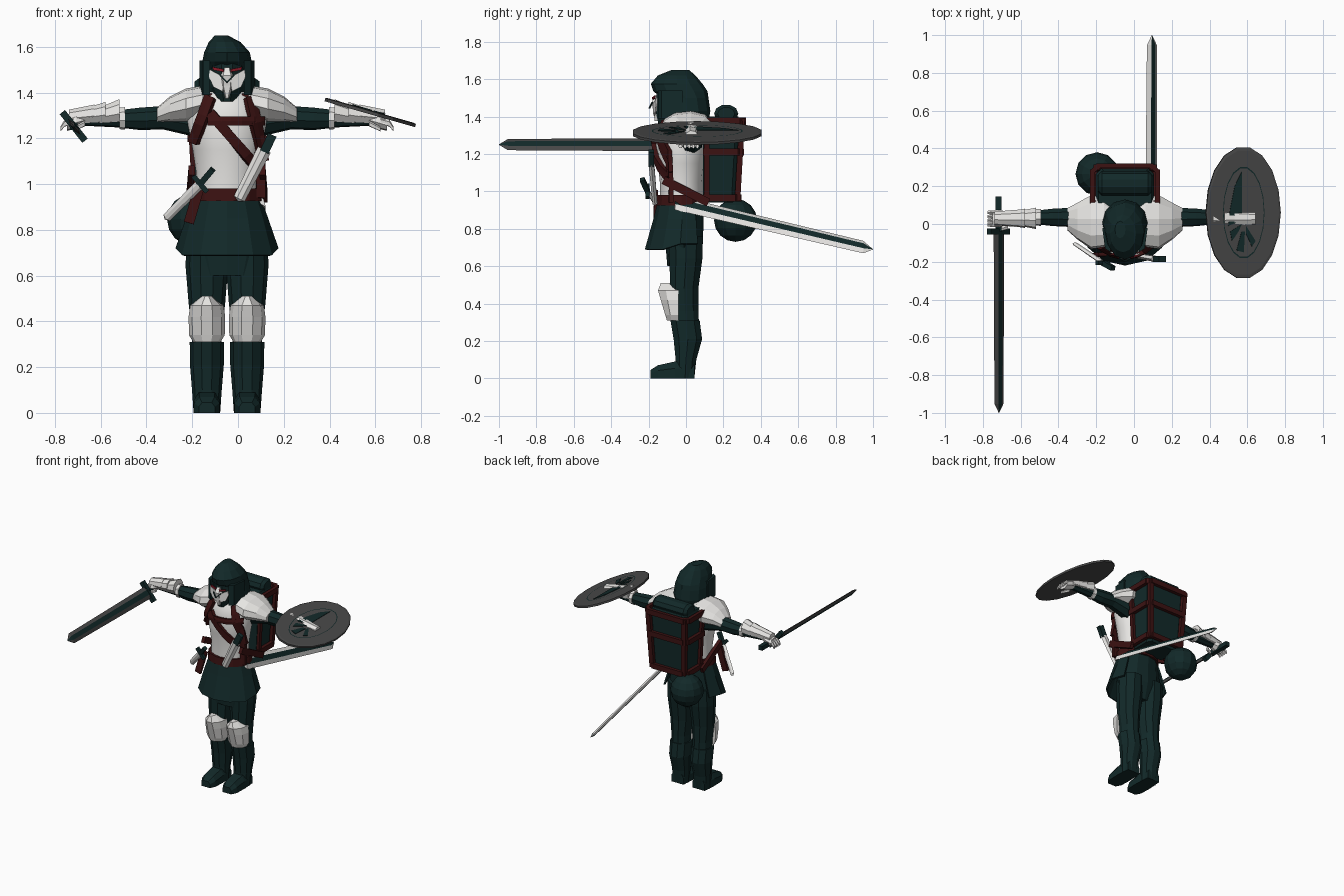
import bpy, bmesh, math
from mathutils import Vector as V, Matrix

if "Cube" in bpy.data.objects:
    bpy.data.objects.remove(bpy.data.objects["Cube"])


def material(name, rgb):
    m = bpy.data.materials.new(name)
    m.use_nodes = True
    m.diffuse_color = (*rgb, 1)
    b = m.node_tree.nodes["Principled BSDF"]
    b.inputs["Base Color"].default_value = (*rgb, 1)
    b.inputs["Roughness"].default_value = 0.8
    return m


TEAL = material("dark teal cloth", (0.006, 0.022, 0.022))
WHITE = material("white plate", (0.8, 0.79, 0.77))
RED = material("dark red leather", (0.045, 0.006, 0.006))
GRAY = material("gray metal", (0.065, 0.065, 0.065))
EYE = material("red eye", (0.25, 0.01, 0.02))
CX = -0.048  # body centre line


def finish(name, bm, *mats):
    bmesh.ops.recalc_face_normals(bm, faces=bm.faces)
    me = bpy.data.meshes.new(name)
    bm.to_mesh(me)
    bm.free()
    for m in mats:
        me.materials.append(m)
    ob = bpy.data.objects.new(name, me)
    bpy.context.collection.objects.link(ob)
    return ob


def loft(name, rings, mats, closed=True, caps=True, second=()):
    """Skin a list of point rings; strips listed in second get the second material."""
    bm = bmesh.new()
    vs = [[bm.verts.new(p) for p in r] for r in rings]
    n = len(vs[0])
    for a, b in zip(vs, vs[1:]):
        for i in range(n if closed else n - 1):
            j = (i + 1) % n
            f = bm.faces.new((a[i], a[j], b[j], b[i]))
            f.material_index = int(i in second)
    if closed and caps:
        bm.faces.new(vs[0])
        bm.faces.new(vs[-1])
    return finish(name, bm, *mats)


def ellipse(c, u, v, n, start=0.0, span=math.tau):
    m = n if span == math.tau else n - 1
    return [V(c) + V(u) * math.cos(start + span * i / m) + V(v) * math.sin(start + span * i / m)
            for i in range(n)]


def column(name, secs, mat, n=10):
    """Sections (x, y, z, rx, ry) stacked along z."""
    return loft(name, [ellipse((x, y, z), (rx, 0, 0), (0, ry, 0), n) for x, y, z, rx, ry in secs], [mat])


def limb(name, side, secs, mat, n=8):
    """Sections (distance, y, z, ry, rz) running outwards along x."""
    return loft(name, [ellipse((CX + side * d, y, z), (0, ry, 0), (0, 0, rz), n, 0.2)
                       for d, y, z, ry, rz in secs], [mat])


def bar(name, p, q, width, thick, mat, up=(0, 0, 1)):
    p, q = V(p), V(q)
    a = (q - p).cross(V(up)).normalized()
    b = a.cross(q - p).normalized()
    a, b = a * width / 2, b * thick / 2
    return loft(name, [[c + a + b, c - a + b, c - a - b, c + a - b] for c in (p, q)], [mat])


def blade(name, p, q, across, width, thick, edge, core):
    """Six-sided blade with a core strip on both flats and a pointed tip."""
    p, q, w = V(p), V(q), V(across).normalized() * width / 2
    t = (q - p).cross(w).normalized() * thick / 2
    rings = []
    for f, s in ((0, 1), (0.95, 0.85), (1, 0.03)):
        c = p.lerp(q, f)
        rings.append([c + (w * a + t * b) * s for a, b in
                      ((1, 0), (0.4, 1), (-0.4, 1), (-1, 0), (-0.4, -1), (0.4, -1))])
    return loft(name, rings, [edge, core], second=(1, 4))


def plate(name, pts, origin, u, v, thick, mat):
    """Flat outline extruded along its own normal."""
    u, v = V(u), V(v)
    n = u.cross(v).normalized() * thick
    base = [V(origin) + u * a + v * b for a, b in pts]
    return loft(name, [base, [p + n for p in base]], [mat])


# Torso
TORSO = [(0.94, 0.14, 0.115), (1.05, 0.135, 0.115), (1.15, 0.15, 0.125), (1.28, 0.175, 0.14),
         (1.37, 0.14, 0.11), (1.42, 0.07, 0.07)]
torso = column("torso", [(CX, -0.025, z, a, b) for z, a, b in TORSO], WHITE, 16)
bpy.context.view_layer.objects.active = torso
torso.select_set(True)
bpy.ops.object.shade_smooth_by_angle(angle=math.radians(40))
torso.select_set(False)
column("neck", [(CX, -0.03, 1.36, 0.08, 0.09), (CX, -0.03, 1.46, 0.07, 0.08)], TEAL)
column("hips", [(CX, -0.02, 0.6, 0.14, 0.08), (CX, -0.01, 0.72, 0.185, 0.1),
                (CX, -0.02, 0.96, 0.145, 0.118)], TEAL, 12)
column("belt", [(CX, -0.025, 0.925, 0.16, 0.135), (CX, -0.025, 0.98, 0.155, 0.132)], RED, 14)


def chest_y(x, z):
    for (z0, a0, b0), (z1, a1, b1) in zip(TORSO, TORSO[1:]):
        if z <= z1:
            break
    f = min(max((z - z0) / (z1 - z0), 0), 1)
    k = min(abs(x - CX) / (a0 + (a1 - a0) * f), 0.93)
    return -0.037 - (b0 + (b1 - b0) * f) * math.sqrt(1 - k * k)


def strap(name, p, q, width=0.042):
    """Leather ribbon following the front of the chest."""
    d = V((q[0] - p[0], 0, q[1] - p[1]))
    side = V((-d.z, 0, d.x)).normalized() * width / 2
    rings = []
    for i in range(6):
        c = V((p[0], 0, p[1])) + d * i / 5
        rings.append([V((e.x, chest_y(e.x, e.z), e.z)) for e in (c - side, c, c + side)])
    ob = loft(name, rings, [RED], closed=False)
    m = ob.modifiers.new("thickness", "SOLIDIFY")
    m.thickness, m.offset = 0.024, 0


strap("right_chest_strap", (-0.12, 1.38), (-0.195, 1.18))
strap("cross_strap", (-0.13, 1.275), (0.11, 1.275), 0.035)
strap("diagonal_strap", (-0.12, 1.31), (0.075, 1.08))
strap("left_chest_strap", (0.05, 1.38), (0.115, 1.1))
strap("dagger_strap", (0.1, 1.14), (0.1, 0.94))
for s in (-1, 1):
    bar("hip_strap", (CX + s * 0.155, -0.12, 1.06), (CX + s * 0.165, 0.12, 0.94), 0.025, 0.045, RED)
bar("hanging_strap", (-0.165, -0.16, 1.0), (-0.215, -0.165, 0.83), 0.045, 0.02, RED, (0, 1, 0))

# Coat skirt, open at the back
rings = []
for z, rx, ry, y in ((0.95, 0.145, 0.125, -0.025), (0.85, 0.18, 0.15, -0.025), (0.69, 0.225, 0.185, -0.035)):
    rings.append(ellipse((CX, y, z), (rx, 0, 0), (0, ry, 0), 9, math.radians(148), math.radians(244)))
for i in (0, 1, 7, 8):
    rings[-1][i].z += 0.03
skirt = loft("coat_skirt", rings, [TEAL], closed=False)
skirt.modifiers.new("thickness", "SOLIDIFY").thickness = 0.012

# Legs, boots, arms and armour on both sides
for s in (-1, 1):
    side = "left" if s > 0 else "right"
    lx = CX + s * 0.088
    column(side + "_leg", [(lx, 0, 0.76, 0.09, 0.095), (lx, 0, 0.64, 0.093, 0.092), (lx, -0.01, 0.48, 0.08, 0.08),
                           (lx, -0.005, 0.36, 0.066, 0.075), (lx, 0.005, 0.24, 0.062, 0.07)], TEAL)
    column(side + "_boot", [(lx, -0.005, 0.31, 0.075, 0.082), (lx, 0.01, 0.21, 0.074, 0.08),
                            (lx, 0, 0.1, 0.065, 0.058), (lx, -0.005, 0, 0.058, 0.052)], TEAL)
    loft(side + "_foot", [[V((lx + a * w, y, z)) for a, z in ((-1, 0), (-1, h * 0.6), (-0.6, h), (0.6, h), (1, h * 0.6), (1, 0))]
                          for y, w, h in ((0.045, 0.05, 0.08), (-0.06, 0.058, 0.09), (-0.15, 0.055, 0.07), (-0.19, 0.035, 0.045))], [TEAL])
    # Faceted knee guard
    rings = [ellipse((lx, -0.04, z), (rx, 0, 0), (0, ry, 0), 6, math.pi, math.pi)
             for z, rx, ry in ((0.31, 0.06, 0.065), (0.34, 0.078, 0.075), (0.42, 0.08, 0.1), (0.47, 0.073, 0.115), (0.51, 0.025, 0.1))]
    loft(side + "_knee_guard", rings, [WHITE])

    limb(side + "_shoulder_guard", s, [(0.06, 0.01, 1.37, 0.09, 0.05), (0.11, 0.01, 1.36, 0.135, 0.07), (0.18, 0.01, 1.343, 0.145, 0.075),
                                       (0.25, 0.015, 1.325, 0.1, 0.058), (0.305, 0.025, 1.3, 0.06, 0.035)], WHITE, 10)
    limb(side + "_arm", s, [(0.14, 0.03, 1.27, 0.065, 0.065), (0.28, 0.035, 1.29, 0.052, 0.052), (0.38, 0.035, 1.285, 0.047, 0.05),
                            (0.48, 0.035, 1.285, 0.036, 0.038), (0.64, 0.03, 1.285, 0.03, 0.03)], TEAL)
    limb(side + "_elbow_band", s, [(0.445, 0.035, 1.287, 0.046, 0.05), (0.47, 0.035, 1.287, 0.044, 0.048)], WHITE)
    # Overlapping gauntlet plates
    for i, d in enumerate((0.49, 0.55, 0.6)):
        limb(side + "_gauntlet_plate", s, [(d - 0.02, 0.03, 1.318 - i * 0.006, 0.058 - i * 0.006, 0.054 - i * 0.006),
                                           (d + 0.09, 0.03, 1.293, 0.036, 0.033)], WHITE)
    limb(side + "_hand", s, [(0.62, 0.03, 1.285, 0.032, 0.028), (0.66, 0.03, 1.275, 0.046, 0.034),
                             (0.7, 0.028, 1.262, 0.045, 0.03)], WHITE)
    for k in range(4):
        y = -0.005 + k * 0.022
        limb(side + "_finger", s, [(0.67, y, 1.275, 0.012, 0.016), (0.71, y, 1.265, 0.011, 0.016),
                                   (0.728, y, 1.24, 0.009, 0.012)], WHITE, 5)
    limb(side + "_thumb", s, [(0.62, -0.015, 1.265, 0.014, 0.014), (0.67, -0.03, 1.24, 0.011, 0.011)], WHITE, 5)

# Hood with overhanging brim
column("hood", [(CX, 0.01, 1.37, 0.1, 0.11), (CX, 0.005, 1.43, 0.12, 0.125), (CX, -0.005, 1.5, 0.114, 0.125),
                (CX, -0.03, 1.535, 0.108, 0.145), (CX, -0.05, 1.575, 0.1, 0.138),
                (CX - 0.01, -0.05, 1.62, 0.07, 0.1), (CX - 0.025, -0.03, 1.65, 0.028, 0.045)], TEAL, 12)
for s in (-1, 1):
    loft("hood_side", [[(CX + s * a, y, z) for a, y in ((0.075, -0.15), (0.105, -0.13), (0.12, -0.02), (0.08, -0.02))]
                       for z in (1.39, 1.54)], [TEAL])

# Face and beaked mask
column("face", [(CX, -0.08, 1.36, 0.045, 0.07), (CX, -0.08, 1.42, 0.072, 0.085), (CX, -0.08, 1.54, 0.078, 0.08)], TEAL)
column("mask_beak", [(CX, -0.15, 1.375, 0.008, 0.02), (CX, -0.14, 1.43, 0.032, 0.04),
                     (CX, -0.14, 1.475, 0.034, 0.052), (CX, -0.13, 1.51, 0.018, 0.04)], WHITE, 6)
for s in (-1, 1):
    plate("mask_cheek", ((0.01, 0.06), (0.075, 0.095), (0.08, 0.065), (0.06, 0.02), (0.02, 0.0)),
          (CX, -0.172, 1.405), (s, 0.25, 0), (0, 0, 1), 0.008, WHITE)
    plate("eye", ((0.015, 0), (0.06, 0.008), (0.065, 0.022), (0.015, 0.012)),
          (CX, -0.178, 1.49), (s, 0.25, 0), (0, 0, 1), 0.008, EYE)
    bar("mask_groove", (CX, -0.196, 1.445), (CX + s * 0.03, -0.18, 1.475), 0.006, 0.008, TEAL, (0, 1, 0))

# Backpack with leather frame
loft("backpack", [[(CX + a * w, y, z) for a, y in ((-1, 0.09), (1, 0.09), (1, d - 0.03), (0.8, d), (-0.8, d), (-1, d - 0.03))]
                  for z, w, d in ((0.94, 0.12, 0.25), (0.98, 0.135, 0.275), (1.36, 0.155, 0.295), (1.4, 0.14, 0.28))], [TEAL])
bedroll = loft("bedroll", [ellipse((x, 0.215, 1.415), (0, r * 1.3, 0), (0, 0, r), 10)
                           for x, r in ((-0.19, 0.035), (-0.17, 0.05), (0.075, 0.05), (0.095, 0.035))], [TEAL])
for z, w, d in ((0.965, 0.148, 0.285), (1.21, 0.16, 0.298), (1.375, 0.172, 0.308)):
    for s in (-1, 1):
        bar("frame_side", (CX + s * w, 0.09, z), (CX + s * w, d - 0.02, z), 0.025, 0.038, RED)
        bar("frame_corner", (CX + s * w, d - 0.03, z), (CX + s * (w - 0.03), d, z), 0.025, 0.038, RED)
    bar("frame_back", (CX - w + 0.02, d, z), (CX + w - 0.02, d, z), 0.025, 0.038, RED)
for s in (-1, 1):
    bar("frame_upright", (CX + s * 0.13, 0.275, 0.95), (CX + s * 0.15, 0.3, 1.39), 0.035, 0.03, RED, (0, 1, 0))
    bar("frame_inner_upright", (CX + s * 0.14, 0.11, 0.95), (CX + s * 0.165, 0.11, 1.39), 0.025, 0.03, RED, (0, 1, 0))
    bar("shoulder_strap", (CX + s * 0.085, -0.1, 1.385), (CX + s * 0.1, 0.12, 1.39), 0.04, 0.02, RED)

# Round pouch below the pack
bm = bmesh.new()
bmesh.ops.create_uvsphere(bm, u_segments=12, v_segments=8, radius=0.115,
                          matrix=Matrix.Translation((-0.195, 0.265, 0.845)))
finish("round_pouch", bm, TEAL)

# Sword held in the right hand
LEAN = V((-0.62, 0, 0.78))
blade("held_sword_blade", (-0.715, -0.04, 1.25), (-0.715, -1, 1.25), LEAN, 0.09, 0.022, GRAY, TEAL)
grip = V((-0.718, -0.04, 1.252))
bar("held_sword_guard", grip - LEAN * 0.08, grip + LEAN * 0.08, 0.03, 0.03, TEAL, (0, 1, 0))
bar("held_sword_grip", grip, grip + V((0, 0.185, 0)), 0.032, 0.032, TEAL)

# Long sword hanging at the left hip
blade("hip_sword_blade", (0.09, -0.06, 0.94), (0.095, 1, 0.69), LEAN, 0.1, 0.026, WHITE, TEAL)

# Dagger on the chest
blade("chest_dagger", (0.115, -0.185, 1.15), (0.0, -0.165, 0.925), (0.9, 0, -0.45), 0.062, 0.03, WHITE, WHITE)
bar("chest_dagger_grip", (0.115, -0.185, 1.14), (0.15, -0.185, 1.215), 0.04, 0.03, TEAL, (0, 1, 0))

# Short sword on the right hip
a, b, c = V((-0.32, -0.1, 0.845)), V((-0.165, -0.205, 1.0)), V((-0.11, -0.235, 1.065))
blade("short_sword_blade", b, a, (-0.7, 0, 0.7), 0.045, 0.018, WHITE, WHITE)
bar("short_sword_guard", b + V((-0.03, 0, 0.035)), b + V((0.03, 0, -0.035)), 0.022, 0.022, TEAL, (0, 1, 0))
bar("short_sword_grip", b, c, 0.026, 0.026, TEAL, (0, 1, 0))

# Oval shield on the left arm, with painted inlay
U, W = V((0.96, 0, -0.275)), V((0, 1, 0))
N = U.cross(W)
S = V((0.578, 0.06, 1.313))
loft("shield", [ellipse(S + N * h, U * 0.206 * k, W * 0.35 * k, 18) for h, k in ((-0.008, 1), (0.006, 1), (0.009, 0.95))], [GRAY])
outer, inner = (ellipse(S + N * 0.0105, U * 0.115 * k, W * 0.245 * k, 18) for k in (1, 0.965))
loft("shield_inlay_ring", [outer, inner], [TEAL], caps=False)
for pts in (((-0.01, 0.22), (-0.05, 0.14), (-0.075, 0.02), (-0.085, -0.07), (-0.01, -0.04)),
            ((-0.075, -0.1), (-0.01, -0.06), (-0.03, -0.1), (-0.065, -0.15)),
            ((0.012, -0.07), (0.065, -0.15), (0.045, -0.18), (0.012, -0.11)),
            ((-0.012, -0.1), (0.006, -0.1), (0.0, -0.21), (-0.04, -0.2))):
    plate("shield_inlay", pts, S + N * 0.007, U, W, 0.006, TEAL)
